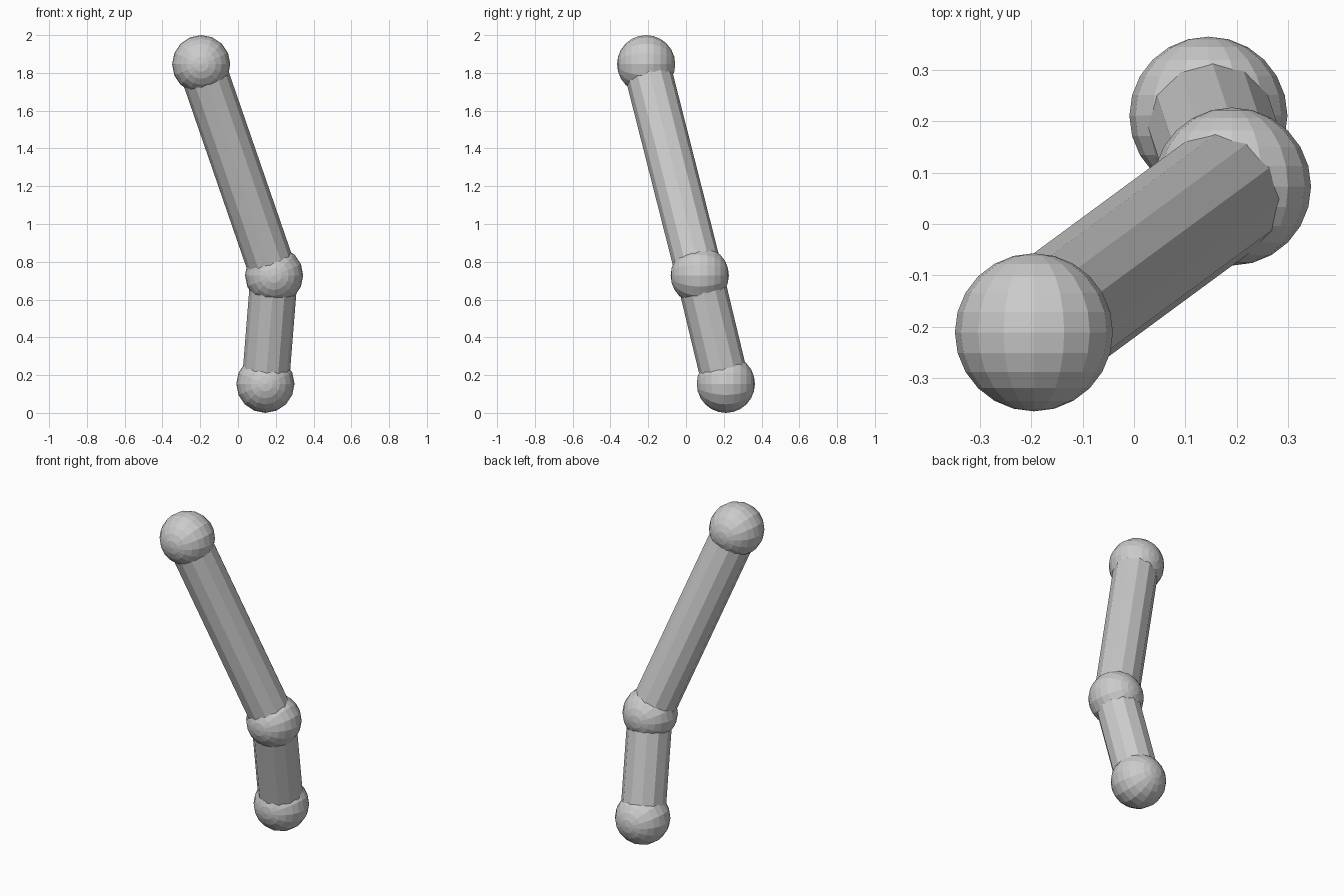
import bpy
from math import pi
from mathutils import Vector

if "Cube" in bpy.data.objects:
    bpy.data.objects.remove(bpy.data.objects["Cube"])

BALL_R, TUBE_R = 0.154, 0.125
bottom = Vector((0.145, 0.211, 0.154))
middle = Vector((0.191, 0.073, 0.728))
top = Vector((-0.195, -0.211, 1.846))


def ball(name, centre):
    # Poles face front and back
    bpy.ops.mesh.primitive_uv_sphere_add(segments=16, ring_count=12, radius=BALL_R,
                                         location=centre, rotation=(pi / 2, 0, 0))
    bpy.context.object.name = name


def tube(name, a, b):
    d = b - a
    bpy.ops.mesh.primitive_cylinder_add(vertices=12, radius=TUBE_R, depth=d.length,
                                        location=(a + b) / 2)
    o = bpy.context.object
    o.name = name
    o.rotation_euler = Vector((0, 0, 1)).rotation_difference(d).to_euler()


# Ball joints
ball("bottom_joint", bottom)
ball("middle_joint", middle)
ball("top_joint", top)

# Straight tubes between the joints
tube("lower_tube", bottom, middle)
tube("upper_tube", middle, top)
